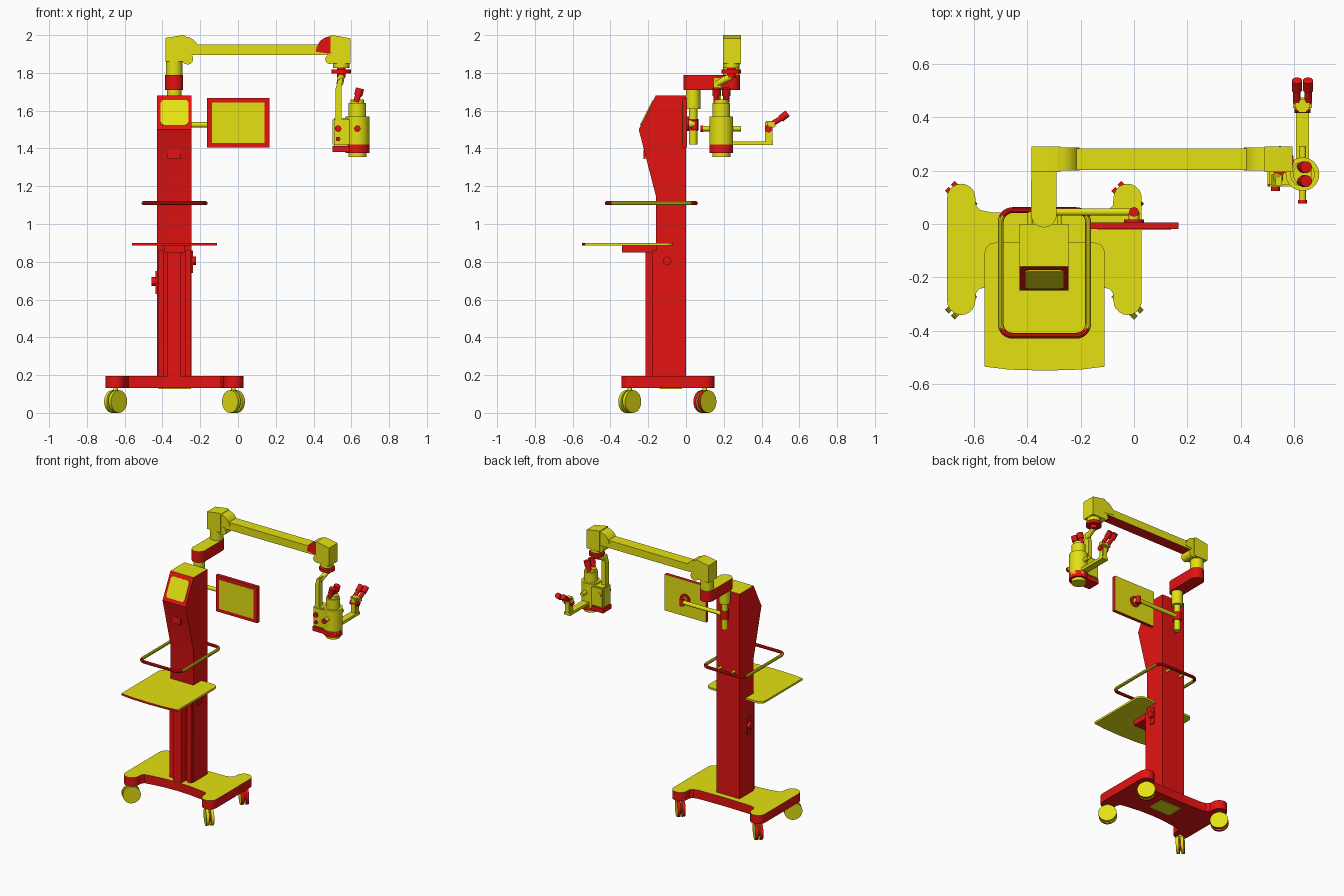
import bpy, bmesh
from math import sin, cos, pi, radians
from mathutils import Vector

cube = bpy.data.objects.get("Cube")
if cube:
    bpy.data.objects.remove(cube, do_unlink=True)


def material(name, rgb):
    m = bpy.data.materials.new(name)
    m.use_nodes = True
    m.diffuse_color = (*rgb, 1)
    m.node_tree.nodes["Principled BSDF"].inputs["Base Color"].default_value = (*rgb, 1)
    return m


MATS = [material("signal red", (0.78, 0.006, 0.006)), material("bright yellow", (0.78, 0.76, 0.006))]
RED, YEL = 0, 1


def finish(name, me, rule):
    """Link a mesh and colour its faces; rule is a colour or f(normal, centre)."""
    ob = bpy.data.objects.new(name, me)
    bpy.context.collection.objects.link(ob)
    me.materials.clear()
    for m in MATS:
        me.materials.append(m)
    for p in me.polygons:
        p.material_index = rule(p.normal, p.center) if callable(rule) else rule
    bpy.ops.object.select_all(action='DESELECT')
    ob.select_set(True)
    bpy.context.view_layer.objects.active = ob
    bpy.ops.object.shade_smooth_by_angle(angle=radians(35))
    return ob


def prism(name, pts, lo, hi, rule, plane="xy", bevel=0):
    """Extrude an outline drawn in a plane from lo to hi along the third axis."""
    place = {"xy": lambda a, b, c: (a, b, c), "xz": lambda a, b, c: (a, c, b),
             "yz": lambda a, b, c: (c, a, b)}[plane]
    bm = bmesh.new()
    rows = [[bm.verts.new(place(a, b, h)) for a, b in pts] for h in (lo, hi)]
    n = len(pts)
    bm.faces.new(rows[0])
    bm.faces.new(rows[1])
    for i in range(n):
        j = (i + 1) % n
        bm.faces.new((rows[0][i], rows[0][j], rows[1][j], rows[1][i]))
    bmesh.ops.recalc_face_normals(bm, faces=bm.faces)
    if bevel:
        bmesh.ops.bevel(bm, geom=bm.edges[:], offset=bevel, segments=2, affect='EDGES')
    me = bpy.data.meshes.new(name)
    bm.to_mesh(me)
    bm.free()
    return finish(name, me, rule)


def box(name, x, y, z, rule, bevel=0):
    return prism(name, [(x[0], y[0]), (x[1], y[0]), (x[1], y[1]), (x[0], y[1])], *z, rule, bevel=bevel)


def rod(name, p, q, r, rule, r2=None, sides=32):
    """Cylinder or cone from p to q; a rule sees the normal in the rod's own frame."""
    p, q = Vector(p), Vector(q)
    bm = bmesh.new()
    bmesh.ops.create_cone(bm, cap_ends=True, segments=sides, radius1=r,
                          radius2=r if r2 is None else r2, depth=(q - p).length)
    me = bpy.data.meshes.new(name)
    bm.to_mesh(me)
    bm.free()
    ob = finish(name, me, rule)
    ob.rotation_euler = (q - p).to_track_quat('Z', 'Y').to_euler()
    ob.location = (p + q) / 2
    return ob


def arc(cx, cy, r, a0, a1, n=10):
    angles = [radians(a0 + (a1 - a0) * i / n) for i in range(n + 1)]
    return [(cx + r * cos(a), cy + r * sin(a)) for a in angles]


def rounded(x0, x1, y0, y1, r, n=6):
    return (arc(x1 - r, y1 - r, r, 90, 0, n) + arc(x1 - r, y0 + r, r, 0, -90, n)
            + arc(x0 + r, y0 + r, r, -90, -180, n) + arc(x0 + r, y1 - r, r, 180, 90, n))


top_yellow = lambda n, c: YEL if n.z > 0.5 else RED
CX = -0.336

# Wheeled base with two rounded side lobes
half = ([(0, 0.04), (0.2, 0.044), (0.24, 0.052), (0.257, 0.07)]
        + arc(0.312, 0.098, 0.053, 180, 0) + arc(0.312, -0.288, 0.053, 0, -180)
        + [(0.257, -0.26), (0.245, -0.243), (0.2, -0.235), (0.1, -0.222), (0, -0.218)])
outline = [(CX + a, b) for a, b in half] + [(CX - a, b) for a, b in half[-2:0:-1]]
prism("base", outline, 0.132, 0.195, top_yellow)
box("base_underside_panel", (-0.42, -0.25), (-0.14, -0.02), (0.126, 0.134), YEL)

# Casters: twin wheels on swivel stems
for side, x in (("right", CX - 0.312), ("left", CX + 0.312)):
    for end, y in (("front", -0.298), ("back", 0.1)):
        turn = -1 if (side, end) == ("right", "front") else 1
        axis = Vector((1, turn, 0)).normalized()
        c = Vector((x, y, 0.06))
        tread = RED if end == "back" else YEL
        for s in (-1, 1):
            rod(f"{end}_{side}_wheel", c + axis * s * 0.006, c + axis * s * 0.026, 0.06,
                lambda n, _: YEL if abs(n.z) > 0.5 else tread)
        rod(f"{end}_{side}_hub", c - axis * 0.01, c + axis * 0.01, 0.035, RED)
        rod(f"{end}_{side}_stem", c, (x, y, 0.135), 0.012, YEL, sides=16)

# Column with sloping console head
prism("column", [(0, 0.195), (0, 1.68), (-0.16, 1.68), (-0.25, 1.5), (-0.16, 1.15), (-0.16, 0.195)],
      -0.43, -0.245, top_yellow and (lambda n, c: YEL if n.z > 0.9 else RED), "yz")
box("column_front_rail", (-0.372, -0.304), (-0.215, -0.15), (0.195, 0.86), RED)
for s in (-1, 1):
    box("column_side_rail", (CX + s * 0.072 - 0.014, CX + s * 0.072 + 0.014), (-0.18, -0.15),
        (0.195, 0.86), RED)
box("column_slot_cover", (-0.375, -0.302), (-0.226, -0.215), (1.345, 1.395), RED)

# Console display laid on the sloping face
screen = prism("console_display", rounded(-0.073, 0.073, -0.073, 0.073, 0.016), 0, 0.006, YEL)
slope = Vector((0, -0.18, 0.09)).normalized()
screen.rotation_euler = slope.to_track_quat('Z', 'Y').to_euler()
screen.location = (CX, -0.205, 1.588)

# Side knobs and cable grip
rod("right_knob", (-0.43, -0.1, 0.695), (-0.458, -0.1, 0.695), 0.024, RED)
box("right_knob_plate", (-0.438, -0.43), (-0.12, -0.08), (0.63, 0.75), RED)
rod("left_knob", (-0.245, -0.1, 0.805), (-0.222, -0.1, 0.805), 0.022, RED)
box("left_knob_plate", (-0.245, -0.238), (-0.12, -0.08), (0.74, 0.86), RED)

# Shelf with bowed front edge and its bracket
shelf = (arc(-0.15, -0.11, 0.04, 90, 0) + [(-0.11, -0.535), (-0.2, -0.546), (-0.335, -0.55),
         (-0.47, -0.546), (-0.56, -0.535)] + arc(-0.52, -0.11, 0.04, 180, 90))
prism("shelf", shelf, 0.886, 0.9, lambda n, c: RED if n.y < -0.8 else YEL)
box("shelf_bracket", (-0.388, -0.284), (-0.34, -0.15), (0.85, 0.887), RED)

# Handle loop around the column
crv = bpy.data.curves.new("handle_path", 'CURVE')
crv.dimensions = '3D'
crv.bevel_depth, crv.bevel_resolution = 0.011, 3
loop = rounded(-0.5, -0.172, -0.419, 0.052, 0.045, 8)
sp = crv.splines.new('POLY')
sp.points.add(len(loop) - 1)
sp.use_cyclic_u = True
for pt, (a, b) in zip(sp.points, loop):
    pt.co = (a, b, 1.11, 1)
tmp = bpy.data.objects.new("handle_path", crv)
bpy.context.collection.objects.link(tmp)
me = bpy.data.meshes.new_from_object(tmp.evaluated_get(bpy.context.evaluated_depsgraph_get()))
bpy.data.objects.remove(tmp, do_unlink=True)
finish("handle_loop", me, lambda n, c: RED if c.y < -0.395 or c.y > 0.03 else YEL)
for x in (-0.39, -0.28):
    rod("handle_mount", (x, -0.01, 1.11), (x, 0.05, 1.11), 0.009, YEL, sides=16)

# Swivel link on top of the column
AX = -0.338
prism("swivel_link", arc(AX, 0.035, 0.048, 180, 360) + arc(AX, 0.24, 0.047, 0, 180), 1.71, 1.79, top_yellow)
rod("link_pivot", (AX, 0.038, 1.61), (AX, 0.038, 1.715), 0.038, YEL)
rod("monitor_post", (AX, 0.038, 1.42), (AX, 0.038, 1.62), 0.022, YEL)
rod("arm_pivot", (AX, 0.24, 1.785), (AX, 0.24, 1.87), 0.044, YEL)

# Monitor and its support arm
rod("monitor_arm", (AX, 0.045, 1.525), (0, 0.045, 1.525), 0.014, YEL, sides=16)
rod("monitor_arm_collar", (AX, 0.038, 1.495), (AX, 0.038, 1.555), 0.028, RED)
rod("monitor_joint", (0, 0.045, 1.5), (0, 0.045, 1.55), 0.018, RED)
box("monitor", (-0.165, 0.167), (-0.019, 0.006), (1.405, 1.667), lambda n, c: YEL if n.y > 0.5 else RED)
box("monitor_screen", (-0.137, 0.139), (-0.022, -0.017), (1.43, 1.642), YEL)
rod("monitor_mount_ring", (0, 0.004, 1.53), (0, 0.016, 1.53), 0.038, RED)
rod("monitor_mount_hub", (0, 0.01, 1.53), (0, 0.045, 1.53), 0.02, YEL)

# Overhead arm with its two joint housings
Y0, Y1 = 0.2, 0.287
box("overhead_arm", (-0.28, 0.5), (Y0 + 0.003, Y1 - 0.003), (1.895, 1.95),
    lambda n, c: RED if n.z < -0.5 else YEL)
prism("inner_housing", [(-0.385, 1.86), (-0.385, 1.985), (-0.29, 2.0), (-0.275, 1.995), (-0.275, 1.86)],
      Y0 - 0.005, Y1 + 0.003, YEL, "xz")
prism("inner_joint", [(-0.285, 1.9)] + arc(-0.285, 1.912, 0.08, 90, 0), Y0, Y1, YEL, "xz")
rod("inner_spring_pin", (-0.267, Y0, 1.875), (-0.267, Y1, 1.875), 0.03, YEL)
prism("outer_housing", [(0.49, 1.85), (0.49, 2.0), (0.5, 2.0), (0.595, 1.983), (0.595, 1.85)],
      Y0 - 0.005, Y1 + 0.003, YEL, "xz")
prism("outer_joint", [(0.495, 1.9)] + arc(0.495, 1.912, 0.082, 180, 90), Y0, Y1,
      lambda n, c: RED if n.y < -0.9 else YEL, "xz")
rod("outer_spring_pin", (0.488, Y0, 1.872), (0.488, Y1, 1.872), 0.025, YEL)

# Hanging swivel and bracket
HX, HY = 0.547, 0.24
rod("hanger", (HX, HY, 1.825), (HX, HY, 1.855), 0.043, YEL)
rod("hanger_neck", (HX, HY, 1.775), (HX, HY, 1.83), 0.022, RED)
rod("hanger_disc", (HX, HY, 1.798), (HX, HY, 1.818), 0.052, RED)
rod("bracket_top", (HX, HY, 1.782), (0.54, 0.165, 1.745), 0.018, YEL)
prism("bracket", [(0.53, 1.765), (0.555, 1.775), (0.547, 1.71), (0.547, 1.5), (0.515, 1.5), (0.515, 1.71)],
      0.145, 0.185, YEL, "xz")

# Microscope head
MX, MY = 0.632, 0.187
tiers = [("lens_ring", 1.355, 1.38, 0.048, YEL), ("base_ring", 1.376, 1.42, 0.063, RED),
         ("barrel", 1.395, 1.57, 0.063, YEL), ("upper_barrel", 1.565, 1.64, 0.046, YEL),
         ("cap", 1.635, 1.66, 0.036, YEL)]
for name, z0, z1, r, col in tiers:
    rod("microscope_" + name, (MX, MY, z0), (MX, MY, z1), r, col)
box("microscope_case", (0.5, 0.63), (0.14, 0.235), (1.412, 1.56), YEL, bevel=0.008)
box("microscope_case_base", (0.5, 0.63), (0.14, 0.235), (1.38, 1.412), RED)
for x, y0 in ((MX, 0.08), (0.53, 0.128)):
    rod("grip_bar", (x, y0, 1.505), (x, 0.292 if x == MX else 0.24, 1.505), 0.014, YEL, sides=20)
    rod("grip_end", (x, y0 - 0.004, 1.505), (x, y0 + 0.01, 1.505), 0.017, RED, sides=20)
rod("focus_knob", (0.53, 0.13, 1.45), (0.53, 0.145, 1.45), 0.012, RED, sides=20)
for s in (-1, 1):
    y = MY + s * 0.026
    rod("eyepiece", (0.625, y, 1.645), (0.638, y, 1.69), 0.016, RED)
    rod("eyecup", (0.636, y, 1.68), (0.646, y, 1.718), 0.022, RED)

# Side scope for an assistant
box("assistant_arm", (MX - 0.024, MX + 0.024), (0.23, 0.46), (1.418, 1.438), YEL)
box("assistant_upright", (MX - 0.02, MX + 0.02), (0.418, 0.458), (1.42, 1.545), YEL, bevel=0.005)
box("assistant_head", (MX - 0.035, MX + 0.035), (0.43, 0.475), (1.51, 1.545), YEL, bevel=0.006)
rod("assistant_knob", (MX - 0.03, 0.437, 1.505), (MX + 0.03, 0.437, 1.505), 0.02, RED)
for s in (-1, 1):
    x = MX + s * 0.021
    rod("assistant_eyepiece", (x, 0.455, 1.53), (x, 0.51, 1.563), 0.014, RED)
    rod("assistant_eyecup", (x, 0.502, 1.558), (x, 0.538, 1.586), 0.019, RED)
